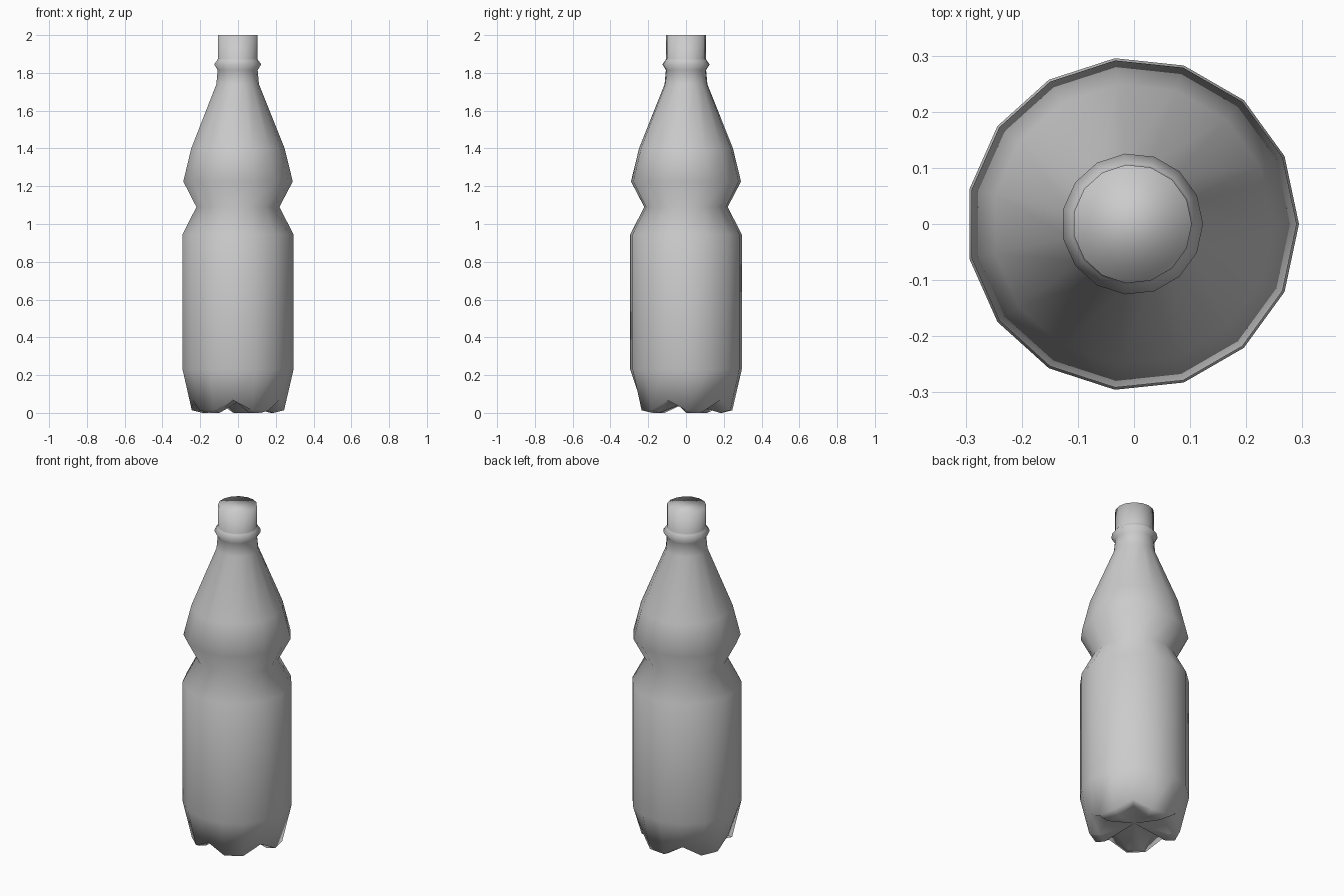
import bpy, bmesh
from math import sin, cos, tau

if "Cube" in bpy.data.objects:
    bpy.data.objects.remove(bpy.data.objects["Cube"])

SIDES = 15

# Side profile (radius, height) from the foot taper up to the mouth
PROFILE = [(0.297, 0.23), (0.297, 0.945), (0.222, 1.09), (0.293, 1.225),
           (0.25, 1.40), (0.114, 1.74), (0.107, 1.815), (0.126, 1.845),
           (0.109, 1.868), (0.106, 1.875), (0.106, 2.0)]

bm = bmesh.new()


def ring(shape):
    """Ring of vertices; shape(k) gives the radius and height of vertex k."""
    verts = []
    for k in range(SIDES):
        r, z = shape(k)
        a = tau * k / SIDES
        verts.append(bm.verts.new((r * cos(a) - 0.003, r * sin(a), z)))
    return verts


def foot_ring(foot, valley):
    """Every third vertex is a raised valley, leaving five feet."""
    return ring(lambda k: valley if k % 3 == 2 else foot)


# Underside and feet, then body, shoulder and neck
rings = [foot_ring((0.19, 0.0), (0.16, 0.07)),
         foot_ring((0.247, 0.014), (0.243, 0.068))]
rings += [ring(lambda k, p=p: p) for p in PROFILE]

for low, high in zip(rings, rings[1:]):
    for k in range(SIDES):
        n = (k + 1) % SIDES
        bm.faces.new((low[k], low[n], high[n], high[k]))

# Raised centre of the underside
centre = bm.verts.new((-0.003, 0, 0.055))
for k in range(SIDES):
    bm.faces.new((centre, rings[0][(k + 1) % SIDES], rings[0][k]))

# Closed mouth
bm.faces.new(rings[-1])

bmesh.ops.recalc_face_normals(bm, faces=bm.faces)
for f in bm.faces:
    f.smooth = True

mesh = bpy.data.meshes.new("bottle")
bm.to_mesh(mesh)
bm.free()
bottle = bpy.data.objects.new("bottle", mesh)
bpy.context.collection.objects.link(bottle)
